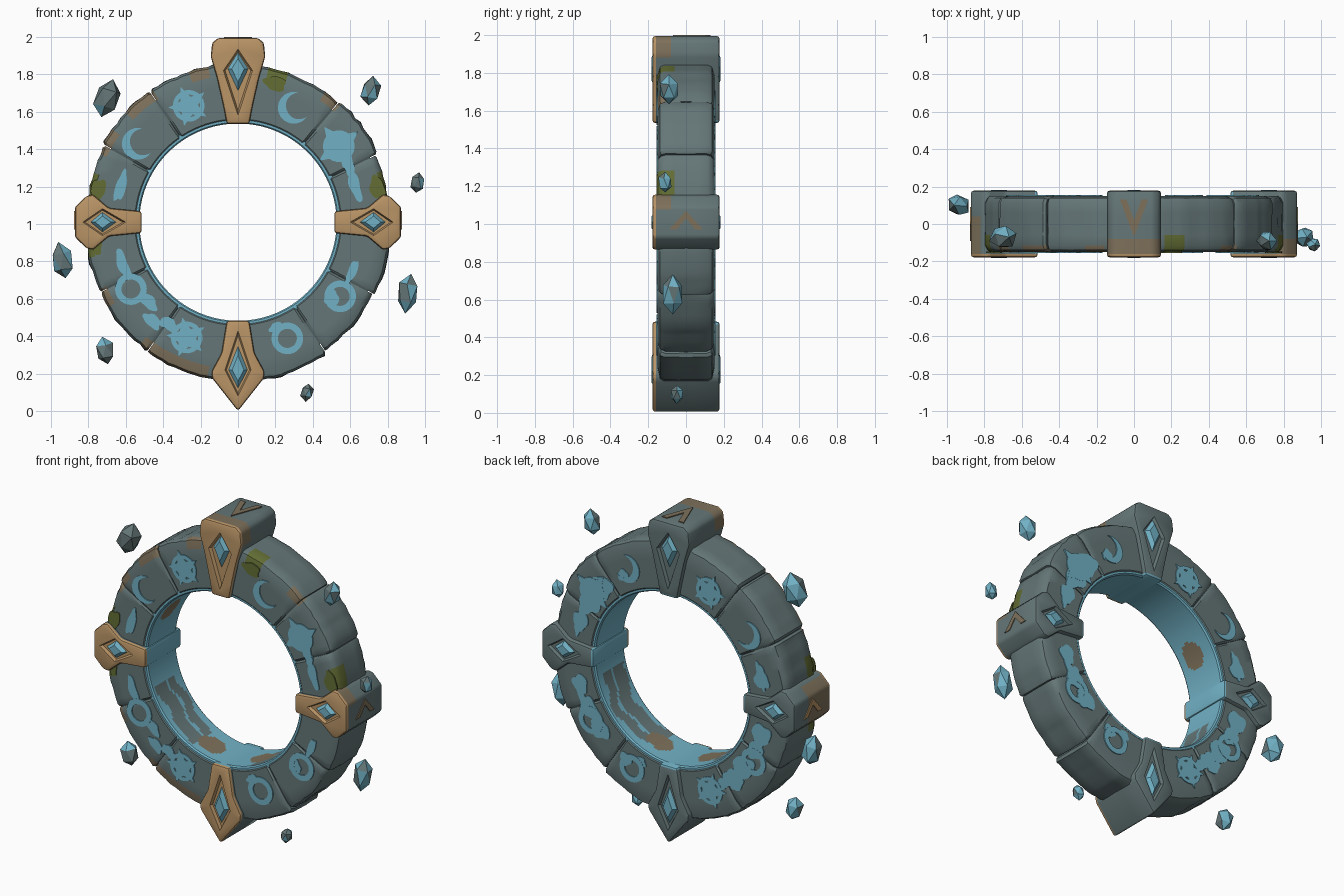
import bpy, bmesh, math, random
from mathutils import Vector, Matrix

if "Cube" in bpy.data.objects:
    bpy.data.objects.remove(bpy.data.objects["Cube"])

random.seed(7)
C = 1.01  # height of the ring centre
COLOURS = [("grey_stone", (0.130, 0.183, 0.186)), ("glow_blue", (0.165, 0.44, 0.56)),
           ("worn_gold", (0.49, 0.30, 0.135)), ("moss_green", (0.125, 0.155, 0.035)),
           ("earth_brown", (0.21, 0.165, 0.105)), ("dark_stone", (0.07, 0.10, 0.104))]
STONE, BLUE, GOLD, MOSS, BROWN, DARK = range(6)
MATS = []
for n, c in COLOURS:
    m = bpy.data.materials.new(n)
    m.diffuse_color = (*c, 1)
    m.use_nodes = True
    m.node_tree.nodes["Principled BSDF"].inputs["Base Color"].default_value = m.diffuse_color
    MATS.append(m)


def P(deg, r, y, t=0.0):
    """Point at an angle on the ring, offset t along the tangent."""
    a = math.radians(deg)
    return Vector((r * math.cos(a) - t * math.sin(a), y, C + r * math.sin(a) + t * math.cos(a)))


def add(name, bm, mat=None, smooth=True):
    bmesh.ops.recalc_face_normals(bm, faces=bm.faces[:])
    me = bpy.data.meshes.new(name)
    if mat is not None:
        for f in bm.faces:
            f.material_index = mat
    bm.to_mesh(me)
    bm.free()
    for m in MATS:
        me.materials.append(m)
    ob = bpy.data.objects.new(name, me)
    bpy.context.collection.objects.link(ob)
    if smooth:
        bpy.context.view_layer.objects.active = ob
        ob.select_set(True)


def sweep(name, section, angles, shrink, rule, closed=False):
    """Sweep an (r, y) section round the ring; shrink gives chamfered ends."""
    bm = bmesh.new()
    rows = []
    for i, a in enumerate(angles):
        k = 1 - shrink(i)
        rows.append([bm.verts.new(P(a, 0.675 + (r - 0.675) * k, y * k)) for r, y in section(a, i)])
    n = len(rows[0])
    for i in range(len(rows) if closed else len(rows) - 1):
        A, B = rows[i], rows[(i + 1) % len(rows)]
        for j in range(n):
            bm.faces.new((A[j], A[(j + 1) % n], B[(j + 1) % n], B[j]))
    if not closed:
        bm.faces.new(rows[0])
        bm.faces.new(rows[-1])
    for f in bm.faces:
        c = f.calc_center_median()
        f.material_index = rule(math.degrees(math.atan2(c.z - C, c.x)) % 360, math.hypot(c.x, c.z - C), c.y)
    add(name, bm)


def band(name, A, B, push, mat, closed=True):
    """Thin plate between two polylines, raised by the push vector."""
    bm = bmesh.new()
    a, b = [bm.verts.new(p) for p in A], [bm.verts.new(p) for p in B]
    n = len(a)
    for i in range(n if closed else n - 1):
        j = (i + 1) % n
        bm.faces.new((a[i], a[j], b[j], b[i]))
    bmesh.ops.remove_doubles(bm, verts=bm.verts[:], dist=0.0005)
    ext = bmesh.ops.extrude_face_region(bm, geom=bm.faces[:])
    bmesh.ops.translate(bm, verts=[v for v in ext["geom"] if isinstance(v, bmesh.types.BMVert)], vec=push)
    add(name, bm, mat)


# stone blocks with chamfered joints, moss and earth near the rim
MOSSY = [(8, 19), (162, 174), (186, 194), (71, 80)]
DIRTY = [(48, 57), (100, 108), (122, 136), (144, 154), (206, 212), (232, 260)]


def stone_rule(a, r, y):
    if r > 0.785 and -0.149 < y < -0.07 and any(p < a < q for p, q in MOSSY):
        return MOSS
    if r > 0.785 and -0.149 < y < -0.11 and any(p < a < q for p, q in DIRTY):
        return BROWN
    return STONE


SEAMS = [0, 26, 50, 90, 124, 150, 180, 207, 235, 270, 304, 332, 360]
for s0, s1 in zip(SEAMS, SEAMS[1:]):
    cnt = int((s1 - s0 - 2.2) / 2.4)
    angs = [s0 + 0.15] + [s0 + 1.1 + (s1 - s0 - 2.2) * i / cnt for i in range(cnt + 1)] + [s1 - 0.15]
    bump = random.uniform(-0.008, 0.012)
    wob = [random.uniform(-0.004, 0.004) for _ in angs]

    def block_section(a, i):
        R = 0.807 + 0.038 * abs(math.sin(math.radians(a))) + bump + wob[i]
        half = [(0.539, 0.139), (0.552, 0.15), (0.64, 0.15), (0.73, 0.15), (0.785, 0.15), (R - 0.012, 0.138),
                (R, 0.115), (R, 0.06)]
        return [(r, -y) for r, y in half] + [(R + wob[i], 0.0)] + half[::-1]

    last = len(angs) - 1
    sweep("stone_block", block_section, angs, lambda i: 0.05 if i in (0, last) else 0, stone_rule)

# dark core seen in the joints, and the glowing inner lining
sweep("ring_core", lambda a, i: [(0.56, -0.138), (0.785, -0.138), (0.785, 0.138), (0.56, 0.138)],
      [i * 3 for i in range(120)], lambda i: 0, lambda *_: DARK, True)


def lining_rule(a, r, y):
    """Blue above, mostly bare stone on the lower flanks, a few earthy spots."""
    w = 0.02 * math.sin(math.radians(a * 7)) + 0.012 * math.sin(math.radians(a * 17))
    if r < 0.532 and -0.105 + w < y < 0.09 + w:
        if any(((a - p) / 9) ** 2 + ((y - q) / 0.075) ** 2 < 1 for p, q in ((252, -0.02), (290, 0.0), (149, -0.02))):
            return BROWN
        if (202 < a - w * 150 < 247 or 293 < a - w * 150 < 348) and not 0.0 < y - w < 0.02:
            return STONE
    return BLUE


YS = [-0.136 + 0.016 * i for i in range(18)]
sweep("inner_lining", lambda a, i: [(0.56, -0.145), (0.534, -0.145)] + [(0.527, y) for y in YS]
      + [(0.534, 0.145), (0.56, 0.145)], [i * 1.5 for i in range(240)], lambda i: 0, lining_rule, True)


# painted runes on both faces
def loop(deg, r, s, radius, n=24, sx=1.0, sy=1.0):
    """Closed outline in ring-local axes; radius is a function of the step."""
    return [P(deg, r + radius(i) * sx * math.cos(math.tau * i / n), 0.147 * s,
              radius(i) * sy * math.sin(math.tau * i / n)) for i in range(n)]


def blob(name, deg, r, s, size, sx=1.0, sy=1.0, mat=BLUE):
    q = [random.uniform(0, 6) for _ in range(2)]
    edge = loop(deg, r, s, lambda i: size * (1 + 0.12 * math.sin(i * math.tau / 8 + q[0])
                                             + 0.07 * math.sin(i * math.tau / 4.8 + q[1])), 24, sx, sy)
    band(name, [P(deg, r, 0.147 * s)] * 24, edge, Vector((0, 0.008 * s, 0)), mat)


def star(deg, r, s, points, R, inner):
    n = points * 2
    edge = loop(deg, r, s, lambda i: R if i % 2 == 0 else inner, n)
    band("rune_star", [P(deg, r, 0.147 * s)] * n, edge, Vector((0, 0.009 * s, 0)), BLUE)


def ring(deg, r, s, R, w):
    band("rune_circle", loop(deg, r, s, lambda i: R), loop(deg, r, s, lambda i: R - w), Vector((0, 0.009 * s, 0)), BLUE)


def crescent(deg, r, s, R):
    c = P(deg, r, 0.147 * s)
    A, B = [], []
    for i in range(21):
        th = math.radians(75 + 250 * i / 20)
        d = Vector((math.cos(th), 0, math.sin(th)))
        A.append(c + d * R)
        B.append(c + d * (R - 0.045 * math.sin(math.pi * i / 20) - 0.001))
    band("rune_crescent", A, B, Vector((0, 0.009 * s, 0)), BLUE, False)


for s in (-1, 1):
    for a in (64, 142):
        crescent(a, 0.68, s, 0.085)
    for a in (113, 246):
        star(a, 0.675, s, 5, 0.11, 0.05)
        ring(a, 0.675, s, 0.085, 0.024)
    star(37, 0.675, s, 4, 0.13, 0.06)
    ring(37, 0.675, s, 0.085, 0.027)
    for a in (212, 293, 324):
        ring(a, 0.675, s, 0.085, 0.034)
    blob("rune_tail", 336, 0.665, s, 0.05, 0.45, 1.5)
    blob("rune_lump", 321, 0.645, s, 0.04)
    blob("rune_tail", 290, 0.60, s, 0.03, 0.9, 1.3)
    for a in (17, 163, 200):
        blob("glow_streak", a, 0.655, s, 0.085, 0.33, 1.0)
    blob("glow_streak", 26, 0.66, s, 0.055, 0.5, 1.0)
    for a, r in ((222, 0.64), (229, 0.70), (236, 0.66)):
        blob("glow_stain", a, r, s, 0.05, 0.65, 1.1)
# stronger staining on the back
for a, z in ((18, 0.06), (31, 0.085), (43, 0.085), (60, 0.04), (165, 0.06), (196, 0.075), (206, 0.06), (219, 0.08),
             (230, 0.06), (318, 0.07), (330, 0.07), (343, 0.06), (298, 0.045)):
    blob("back_glow_stain", a, 0.65, 1, z, 0.85, 0.95)
# moss cushions beside the clamps, on the front
for a, z in ((14, 0.062), (167, 0.06), (190, 0.042), (75, 0.06)):
    blob("moss_patch", a, 0.767, -1, z, 0.65, 1.0, MOSS)


# four clamps with diamond pockets and gems
def clamp(name, deg, outline, pocket, gem, dirt):
    pts = outline + [(r, -h) for r, h in reversed(outline) if h > 0]
    bm = bmesh.new()
    lo = bm.faces.new([bm.verts.new(P(deg, r, -0.178, h)) for r, h in pts])
    ext = bmesh.ops.extrude_face_region(bm, geom=[lo])
    bmesh.ops.translate(bm, verts=[v for v in ext["geom"] if isinstance(v, bmesh.types.BMVert)], vec=(0, 0.356, 0))
    bmesh.ops.recalc_face_normals(bm, faces=bm.faces[:])
    bmesh.ops.bevel(bm, geom=bm.edges[:], offset=0.014, segments=2, profile=0.5, affect='EDGES')
    for y in (-0.16, -0.08, 0.04):
        bmesh.ops.bisect_plane(bm, geom=bm.verts[:] + bm.edges[:] + bm.faces[:], plane_co=(0, y, 0), plane_no=(0, 1, 0))

    def diamond(d, k, y):
        r0, rm, r1, h = d
        return [P(deg, rm + (r - rm) * k, y, t * k) for r, t in ((r0, 0), (rm, h), (r1, 0), (rm, -h))]

    for s in (-1, 1):
        bm.normal_update()
        face = max((f for f in bm.faces if f.normal.y * s > 0.99), key=lambda f: f.calc_area())
        rim = face.edges[:]
        bmesh.ops.delete(bm, geom=[face], context='FACES_ONLY')
        top = [bm.verts.new(p) for p in diamond(pocket, 1, 0.178 * s)]
        rim += [bm.edges.new((top[i], top[(i + 1) % 4])) for i in range(4)]
        bmesh.ops.triangle_fill(bm, use_beauty=True, edges=rim)
        low = [bm.verts.new(p) for p in diamond(pocket, 0.88, 0.16 * s)]
        for i in range(4):
            bm.faces.new((top[i], top[(i + 1) % 4], low[(i + 1) % 4], low[i]))
        bm.faces.new(low)
        g = bmesh.new()
        base = [g.verts.new(p) for p in diamond(gem, 1, 0.158 * s)]
        tip = [g.verts.new(p) for p in diamond(gem, 0.6, 0.182 * s)]
        for i in range(4):
            g.faces.new((base[i], base[(i + 1) % 4], tip[(i + 1) % 4], tip[i]))
        g.faces.new(tip)
        g.faces.new(base)
        add(name + "_gem", g, BLUE, False)
    for f in bm.faces:
        c = f.calc_center_median()
        f.material_index = GOLD if c.y < -0.155 else BROWN if dirt(c) else STONE
        if c.y > -0.155 and math.hypot(c.x, c.z - C) < 0.54:
            f.material_index = BLUE
    add(name, bm)


SIDE = [(0.515, 0.058), (0.69, 0.075), (0.775, 0.148), (0.81, 0.14), (0.872, 0.08)]
SIDE_POCKET, SIDE_GEM = (0.60, 0.725, 0.83, 0.072), (0.65, 0.725, 0.79, 0.054)
clamp("top_clamp", 90, [(0.525, 0.06), (0.62, 0.078), (0.77, 0.112), (0.885, 0.146), (0.96, 0.138), (0.985, 0.105)],
      (0.57, 0.81, 0.925, 0.078), (0.70, 0.82, 0.91, 0.056), lambda c: c.y < -0.08 and c.z > 1.85)
clamp("bottom_clamp", 270, [(0.527, 0.06), (0.70, 0.088), (0.80, 0.142), (0.835, 0.138), (1.01, 0.0)],
      (0.58, 0.79, 0.93, 0.07), (0.66, 0.79, 0.89, 0.052), lambda c: False)
clamp("right_clamp", 0, SIDE, SIDE_POCKET, SIDE_GEM, lambda c: c.y < -0.08 and c.x > 0.77 and c.z > C + 0.05)
clamp("left_clamp", 180, SIDE, SIDE_POCKET, SIDE_GEM, lambda c: c.y < 0.04 and c.x < -0.8 and c.z < C + 0.13)


# chevrons on the outer ends of the clamps
def chevron(deg, r, outer, inner, mat=BROWN):
    band("clamp_chevron", [P(deg, r, y, t) for t, y in outer], [P(deg, r, y, t) for t, y in inner],
         P(deg, 0.009, 0) - P(deg, 0, 0), mat, False)


for deg, k in ((0, 1), (180, -1)):
    chevron(deg, 0.868, [(-0.04 * k, -0.09), (0.06 * k, 0), (-0.04 * k, 0.09)],
            [(-0.04 * k, -0.05), (0.02 * k, 0), (-0.04 * k, 0.05)], BROWN if k > 0 else GOLD)
chevron(90, 0.982, [(-0.075, 0.13), (0, -0.07), (0.075, 0.13)], [(-0.04, 0.13), (0, 0.02), (0.04, 0.13)])

# floating shards: x, y, z, width, height
SHARDS = [(-0.70, -0.07, 1.67, 0.13, 0.21), (0.71, -0.09, 1.71, 0.10, 0.155), (0.96, -0.11, 1.22, 0.07, 0.115),
          (-0.94, 0.10, 0.80, 0.115, 0.20), (0.91, -0.07, 0.63, 0.11, 0.21), (-0.71, -0.05, 0.32, 0.10, 0.15),
          (0.37, -0.05, 0.10, 0.07, 0.10)]
for x, y, z, w, h in SHARDS:
    bm = bmesh.new()
    bmesh.ops.create_icosphere(bm, subdivisions=1, radius=1)
    for v in bm.verts:
        v.co = Vector((v.co.x * w * 0.55, v.co.y * w * 0.52, v.co.z * h * 0.5)) * random.uniform(0.9, 1.08)
    tilt = Matrix.Rotation((0.3 if x < 0 and z > 1 else -0.2 if x < 0 else 0.15), 4, 'Y')
    bmesh.ops.transform(bm, matrix=Matrix.Translation((x, y, z)) @ tilt @ Matrix.Rotation(random.random() * 3, 4, 'Z'),
                        verts=bm.verts[:])
    bm.normal_update()
    for f in bm.faces:
        f.material_index = BLUE if f.normal.y > 0.2 or random.random() < 0.3 else STONE
    add("floating_shard", bm, None, False)

# smooth worn stone with crisp edges
bpy.ops.object.shade_smooth_by_angle(angle=math.radians(32))
